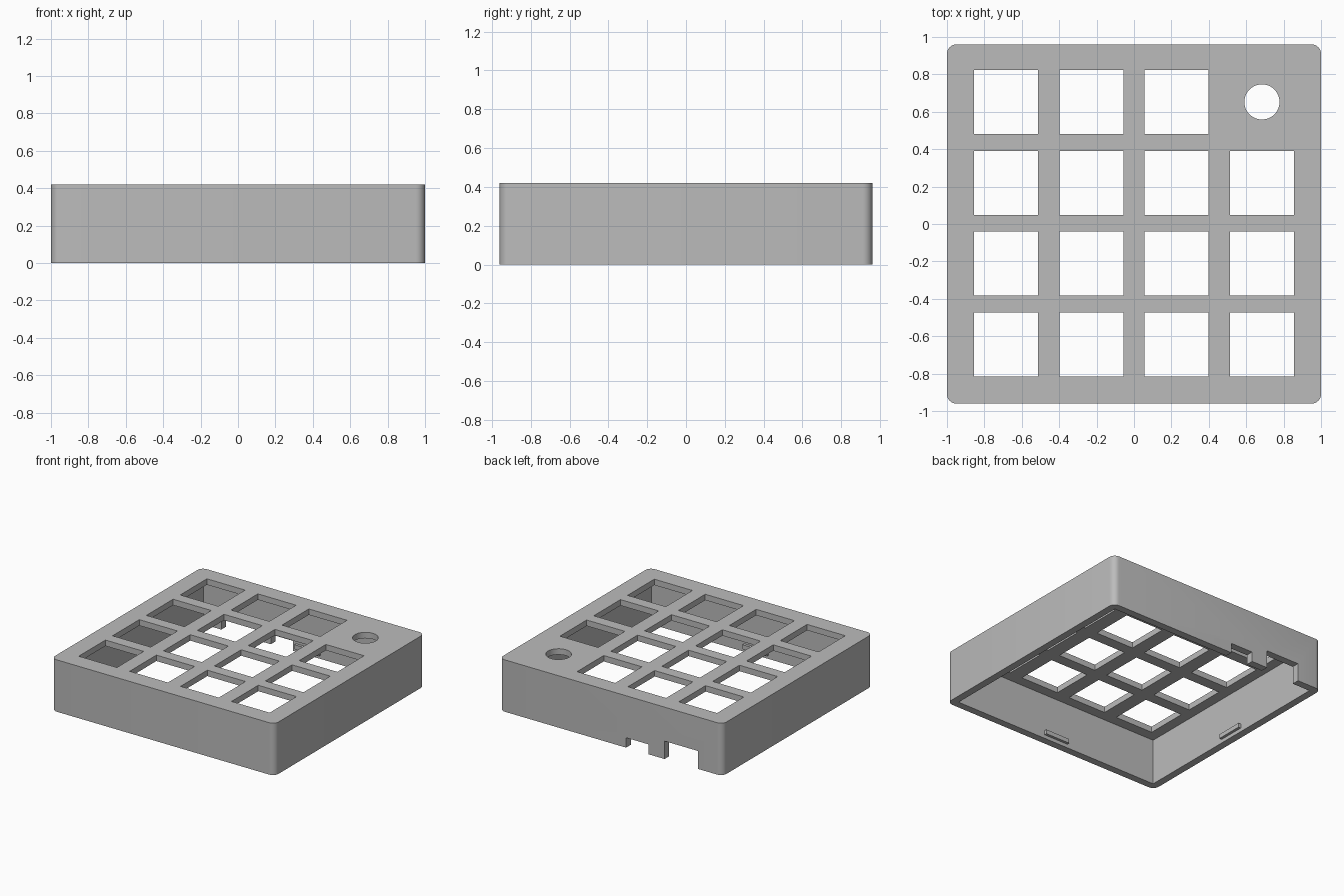
import bpy, bmesh, math
from mathutils import Matrix, Vector

cube = bpy.data.objects.get("Cube")
if cube:
    bpy.data.objects.remove(cube, do_unlink=True)

HX, HY, H = 1.0, 0.96, 0.42      # outer half sizes and height
WALL, TOP, RADIUS = 0.06, 0.048, 0.05
PITCH_X, PITCH_Y, HOLE = 0.456, 0.4325, 0.342

grey = bpy.data.materials.new("plain grey")
grey.use_nodes = True
grey.diffuse_color = (0.5, 0.5, 0.5, 1)
grey.node_tree.nodes["Principled BSDF"].inputs["Base Color"].default_value = (0.5, 0.5, 0.5, 1)


def add_box(bm, x0, x1, y0, y1, z0, z1):
    size = Matrix.Diagonal((x1 - x0, y1 - y0, z1 - z0, 1))
    middle = Vector((x0 + x1, y0 + y1, z0 + z1)) / 2
    return bmesh.ops.create_cube(bm, size=1, matrix=Matrix.Translation(middle) @ size)["verts"]


def make_object(name, bm):
    mesh = bpy.data.meshes.new(name)
    bm.to_mesh(mesh)
    bm.free()
    mesh.materials.append(grey)
    obj = bpy.data.objects.new(name, mesh)
    bpy.context.collection.objects.link(obj)
    return obj


def cut(target, bm):
    cutter = make_object("cutter", bm)
    cutter.hide_render = True
    mod = target.modifiers.new("cut", "BOOLEAN")
    mod.operation, mod.solver, mod.object = "DIFFERENCE", "EXACT", cutter
    bpy.context.view_layer.update()
    graph = bpy.context.evaluated_depsgraph_get()
    result = bpy.data.meshes.new_from_object(target.evaluated_get(graph))
    target.modifiers.clear()
    target.data = result
    bpy.data.objects.remove(cutter, do_unlink=True)


# Outer shell with rounded upright corners
bm = bmesh.new()
add_box(bm, -HX, HX, -HY, HY, 0, H)
upright = [e for e in bm.edges if abs(e.verts[0].co.z - e.verts[1].co.z) > 0.1]
bmesh.ops.bevel(bm, geom=upright, offset=RADIUS, segments=6, profile=0.5, affect="EDGES")
case = make_object("keypad_case", bm)

# Hollow, open underneath
bm = bmesh.new()
add_box(bm, WALL - HX, HX - WALL, WALL - HY, HY - WALL, -0.1, H - TOP)
cut(case, bm)

# Key openings, with a round knob hole in the back left corner
bm = bmesh.new()
for col in range(4):
    for row in range(4):
        x, y = (col - 1.5) * PITCH_X, (row - 1.5) * PITCH_Y + 0.004
        if col == 3 and row == 3:
            bmesh.ops.create_cone(bm, cap_ends=True, segments=48, radius1=0.094, radius2=0.094,
                                  depth=0.4, matrix=Matrix.Translation((x, y, H)))
        else:
            r = HOLE / 2
            add_box(bm, x - r, x + r, y - r, y + r, H - 0.2, H + 0.2)
cut(case, bm)

# Cable notches in the back wall
bm = bmesh.new()
for x0, x1, top in ((-0.336, -0.136, 0.08), (-0.78, -0.48, 0.145)):
    add_box(bm, x0, x1, HY - 0.12, HY + 0.1, -0.1, top)
cut(case, bm)

bpy.context.view_layer.objects.active = case
case.select_set(True)
bpy.ops.object.shade_smooth_by_angle(angle=math.radians(30))
case.select_set(False)

# Small snap ridges at the middle of each inner wall
for name, angle, reach in (("front", 0, HY), ("left", 90, HX), ("back", 180, HY), ("right", 270, HX)):
    bm = bmesh.new()
    verts = add_box(bm, -0.11, 0.11, -reach + WALL - 0.01, -reach + WALL + 0.022, 0.03, 0.065)
    bmesh.ops.rotate(bm, verts=verts, matrix=Matrix.Rotation(math.radians(angle), 3, "Z"))
    make_object(name + "_snap_ridge", bm)
